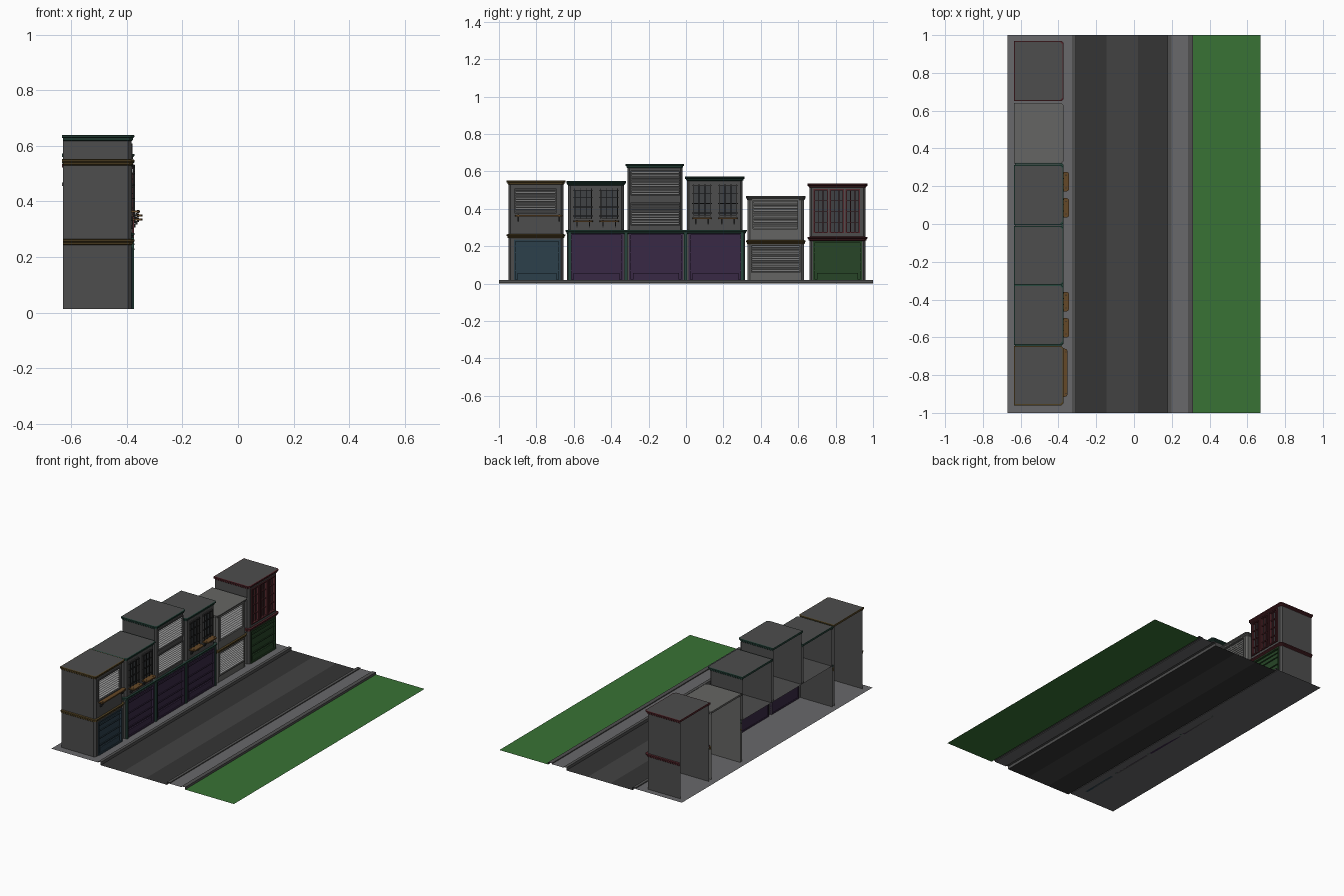
import bpy

if "Cube" in bpy.data.objects:
    bpy.data.objects.remove(bpy.data.objects["Cube"])

XB, XF, CH = -0.63, -0.383, 0.012      # open back, facade plane, corner chamfer
G = 0.013                              # pavement level
mats = {}


def mat(c):
    if c not in mats:
        m = bpy.data.materials.new("colour_%d" % len(mats))
        m.diffuse_color = (*c, 1)
        m.use_nodes = True
        m.node_tree.nodes["Principled BSDF"].inputs["Base Color"].default_value = m.diffuse_color
        mats[c] = m
    return mats[c]


def mesh(name, verts, faces, c):
    me = bpy.data.meshes.new(name)
    me.from_pydata(verts, [], faces)
    me.materials.append(mat(c))
    ob = bpy.data.objects.new(name, me)
    bpy.context.collection.objects.link(ob)
    return ob


def boxes(name, items, c):
    v, f = [], []
    for x0, x1, y0, y1, z0, z1 in items:
        n = len(v)
        v += [(x, y, z) for z in (z0, z1) for x, y in ((x0, y0), (x1, y0), (x1, y1), (x0, y1))]
        f += [[n + i for i in q] for q in ((3, 2, 1, 0), (4, 5, 6, 7), (0, 1, 5, 4),
                                          (1, 2, 6, 5), (2, 3, 7, 6), (3, 0, 4, 7))]
    return mesh(name, v, f, c)


def plan(y0, y1, d=0.0):
    """U-shaped plan, open at the back, pushed out by d."""
    a, b, x = y0 - d, y1 + d, XF + d
    return [(XB, a), (x - CH, a), (x, a + CH), (x, b - CH), (x - CH, b), (XB, b)]


def shell(name, y0, y1, prof, c, front=True):
    """Sweep (offset, z) profile round the U plan."""
    v = [(x, y, z) for d, z in prof for x, y in plan(y0, y1, d)]
    f = [(6 * r + i, 6 * r + i + 1, 6 * r + i + 7, 6 * r + i + 6)
         for r in range(len(prof) - 1) for i in range(5) if front or i != 2]
    return mesh(name, v, f, c)


def facade(name, y0, y1, z0, z1, holes, c):
    """Flat front wall with rectangular openings (ya, yb, za, zb) and their reveals."""
    y0, y1 = y0 + CH, y1 - CH
    ys = sorted({y0, y1, *[h[i] for h in holes for i in (0, 1)]})
    zs = sorted({z0, z1, *[h[i] for h in holes for i in (2, 3)]})
    v, f = [], []

    def quad(*p):
        f.append(range(len(v), len(v) + 4))
        v.extend(p)
    for a, b in zip(ys, ys[1:]):
        for p, q in zip(zs, zs[1:]):
            if not any(h[0] < (a + b) / 2 < h[1] and h[2] < (p + q) / 2 < h[3] for h in holes):
                quad((XF, a, p), (XF, b, p), (XF, b, q), (XF, a, q))
    r = XF - 0.01
    for a, b, p, q in holes:
        for (ya, za), (yb, zb) in (((a, p), (b, p)), ((b, p), (b, q)), ((b, q), (a, q)), ((a, q), (a, p))):
            quad((XF, ya, za), (XF, yb, zb), (r, yb, zb), (r, ya, za))
    mesh(name, v, [list(q) for q in f], c)


def trim(name, y0, y1, z, c):
    shell(name, y0, y1, [(0, z - .014), (.005, z - .01), (.005, z - .004), (.01, z), (.01, z + .006), (0, z + .008)], c)


def frame(a, b, p, q, t, x0=XF - .012, x1=XF + .004):
    return [(x0, x1, a, a + t, p, q), (x0, x1, b - t, b, p, q),
            (x0, x1, a + t, b - t, p, p + t), (x0, x1, a + t, b - t, q - t, q)]


def pane(name, h, c):
    a, b, p, q = h
    mesh(name, [(XF - .01, a, p), (XF - .01, b, p), (XF - .01, b, q), (XF - .01, a, q)], [(0, 1, 2, 3)], c)


def louvres(name, h, wall, n):
    a, b, p, q = h
    pane(name + "_backing", h, wall)
    boxes(name + "_frame", frame(a, b, p, q, .006), wall)
    v, f = [], []
    for i in range(n):
        z = p + .008 + (q - p - .016) * (i + .5) / n
        k = len(v)
        v += [(XF - .008, a + .008, z + .004), (XF - .008, b - .008, z + .004),
              (XF + .002, b - .008, z - .003), (XF + .002, a + .008, z - .003)]
        f.append((k, k + 1, k + 2, k + 3))
    mesh(name + "_slats", v, f, SLAT)


def shopfront(name, h, c):
    """Coloured shutter with kick panel, rails and surround."""
    a, b, p, q = h
    pane(name + "_panel", h, c)
    boxes(name + "_frame", frame(a, b, p, q, .009) +
          [(XF - .01, XF - .004, a, b, z, z + .005) for z in (p + .055, p + .1, p + .15, q - .035)] +
          [(XF - .01, XF - .001, a + .02, b - .02, p + .01, p + .045)], c)


def shelf(name, a, b, z, x1):
    """Rounded sill shelf on two curved brackets."""
    k = .012
    out = [(XF, a), (x1 - k, a), (x1 - .003, a + .004), (x1, a + k),
           (x1, b - k), (x1 - .003, b - .004), (x1 - k, b), (XF, b)]
    n = len(out)
    mesh(name, [(x, y, zz) for zz in (z, z + .008) for x, y in out],
         [list(range(n))[::-1], list(range(n, 2 * n))] +
         [(i, (i + 1) % n, (i + 1) % n + n, i + n) for i in range(n)], BROWN)
    steps = [(0, .03), (.008, .024), (.015, .014), (.02, .004)]
    boxes(name + "_brackets", [(XF + d, XF + d + .006, y - .003, y + .003, z - e, z - e + .013)
                               for y in (a + .018, b - .018) for d, e in steps], DARK)


def barred_window(name, h, c):
    a, b, p, q = h
    pane(name + "_glass", h, GLASS)
    boxes(name + "_frame", frame(a, b, p, q, .006), c)
    w = b - a
    boxes(name + "_bars",
          [(XF + .006, XF + .012, a + w * t - .002, a + w * t + .002, p, q) for t in (.03, .33, .67, .97)] +
          [(XF + .003, XF + .01, a - .006, b + .006, p + (q - p) * t - .002, p + (q - p) * t + .002)
           for t in (.1, .4, .7, .95)], DARK)


def roof(name, y0, y1, z, c, tc):
    mesh(name, [(x, y, z) for x, y in plan(y0, y1, .004)], [range(6)], c)
    boxes(name + "_back_edge", [(XB - .004, XB, y0 - .01, y1 + .01, z - .012, z)], tc)


WALL, PALE, SLAT = (.075, .075, .075), (.13, .13, .125), (.32, .32, .32)
DARK, GLASS, BROWN = (.02, .02, .02), (.05, .055, .06), (.13, .065, .02)
GOLD, TEAL, RED = (.1, .065, .02), (.02, .06, .045), (.09, .02, .025)
BLUE, PURPLE, GREEN = (.025, .05, .07), (.04, .022, .06), (.02, .06, .02)

# street: strips running the whole length
PAVE, CURB, ROAD, LANE = (.14, .14, .145), (.08, .08, .08), (.035, .035, .035), (.055, .055, .055)
strips = [("pavement_left", [(-.67, G), (-.328, G)], PAVE),
          ("curb_left", [(-.328, G), (-.328, .019), (-.308, .019), (-.308, 0)], CURB),
          ("road_lane_left", [(-.308, 0), (-.145, 0)], ROAD),
          ("road_middle", [(-.145, 0), (.02, 0)], LANE),
          ("road_lane_right", [(.02, 0), (.178, 0)], ROAD),
          ("curb_right", [(.178, 0), (.178, .019), (.198, .019), (.198, G)], CURB),
          ("pavement_right", [(.198, G), (.285, G)], PAVE),
          ("curb_grass", [(.285, G), (.285, .019), (.312, .019), (.312, .004)], CURB),
          ("grass", [(.312, .004), (.67, .004)], (.04, .17, .035))]
for name, p, c in strips:
    n = len(p)
    mesh(name, [(x, y, z) for y in (-1, 1) for x, z in p],
         [(i, i + 1, n + i + 1, n + i) for i in range(n - 1)], c)


def floor(name, y0, y1, z0, z1, holes, wall):
    shell(name + "_walls", y0, y1, [(0, z0), (0, z1)], wall, front=False)
    facade(name + "_facade", y0, y1, z0, z1, holes, wall)


def upper(name, y0, y1, z0, z1, holes, wall, tc):
    floor(name + "_upper", y0, y1, z0, z1, holes, wall)
    trim(name + "_cornice", y0, y1, z1 - .008, tc)
    roof(name + "_roof", y0, y1, z1, wall, tc)


# corner shop with gold trim
door, win = (-.92, -.672, G, .235), (-.92, -.69, .37, .515)
floor("gold_shop_ground", -.95, -.655, G, .26, [door], WALL)
shopfront("gold_shop_front", door, BLUE)
trim("gold_shop_band", -.95, -.655, .257, GOLD)
upper("gold_shop", -.95, -.655, .26, .552, [win], WALL, GOLD)
louvres("gold_shop_window", win, WALL, 9)
shelf("gold_shop_shelf", -.915, -.66, .36, -.353)

# three-bay shop row sharing one ground floor
doors = [(-.622 + .318 * i, -.335 + .318 * i, G, .268) for i in range(3)]
floor("row_ground", -.635, .315, G, .285, doors, WALL)
mesh("row_ceiling", [(x, y, .285) for x, y in plan(-.635, .315)], [range(6)], WALL)
for i, d in enumerate(doors):
    shopfront("row_front_%d" % i, d, PURPLE)
boxes("row_pilasters", [(XF, XF + .009, y - .008, y + .008, G, .27) for y in (-.622, -.3195, -.0015, .302)], TEAL)
trim("row_band", -.635, .315, .28, TEAL)
for name, y0, top, zw in (("row_south", -.63, .548, .345), ("row_north", .005, .572, .36)):
    wins = [(y0 + a, y0 + a + .095, zw, top - .04) for a in (.033, .172)]
    upper(name, y0, y0 + .298, .285, top, wins, WALL, TEAL)
    for i, w in enumerate(wins):
        barred_window("%s_window_%d" % (name, i), w, WALL)
        shelf("%s_shelf_%d" % (name, i), w[0] - .004, w[1] + .004, zw - .014, -.344)
wins = [(-.3, -.03, .305, .44), (-.3, -.03, .465, .608)]
upper("row_middle", -.313, -.02, .285, .64, wins, WALL, TEAL)
for i, w in enumerate(wins):
    louvres("row_middle_window_%d" % i, w, WALL, 9)

# pale louvred shop
door, win = (.345, .615, G, .21), (.352, .603, .285, .45)
floor("pale_shop_ground", .33, .63, G, .228, [door], PALE)
louvres("pale_shop_front", (.345, .615, .055, .21), PALE, 12)
boxes("pale_shop_kick_panel", [(XF - .01, XF - .003, .345, .615, G, .055)], PALE)
trim("pale_shop_band", .33, .63, .225, GOLD)
upper("pale_shop", .33, .63, .228, .468, [win], PALE, PALE)
louvres("pale_shop_window", win, PALE, 10)

# end shop with red trim and three sash windows
door = (.68, .94, G, .228)
wins = [(.683 + .085 * i, .76 + .085 * i, .27, .505) for i in range(3)]
floor("red_shop_ground", .66, .96, G, .245, [door], WALL)
shopfront("red_shop_front", door, GREEN)
trim("red_shop_band", .66, .96, .243, RED)
upper("red_shop", .66, .96, .245, .535, wins, WALL, RED)
for i, w in enumerate(wins):
    a, b, p, q = w
    pane("red_shop_glass_%d" % i, w, GLASS)
    boxes("red_shop_window_%d" % i, frame(a, b, p, q, .007, x1=XF + .008) +
          [(XF - .01, XF, a + (b - a) * t - .002, a + (b - a) * t + .002, p, q) for t in (.35, .65)] +
          [(XF - .01, XF, a, b, p + (q - p) * t - .002, p + (q - p) * t + .002) for t in (.25, .5, .75)], RED)
